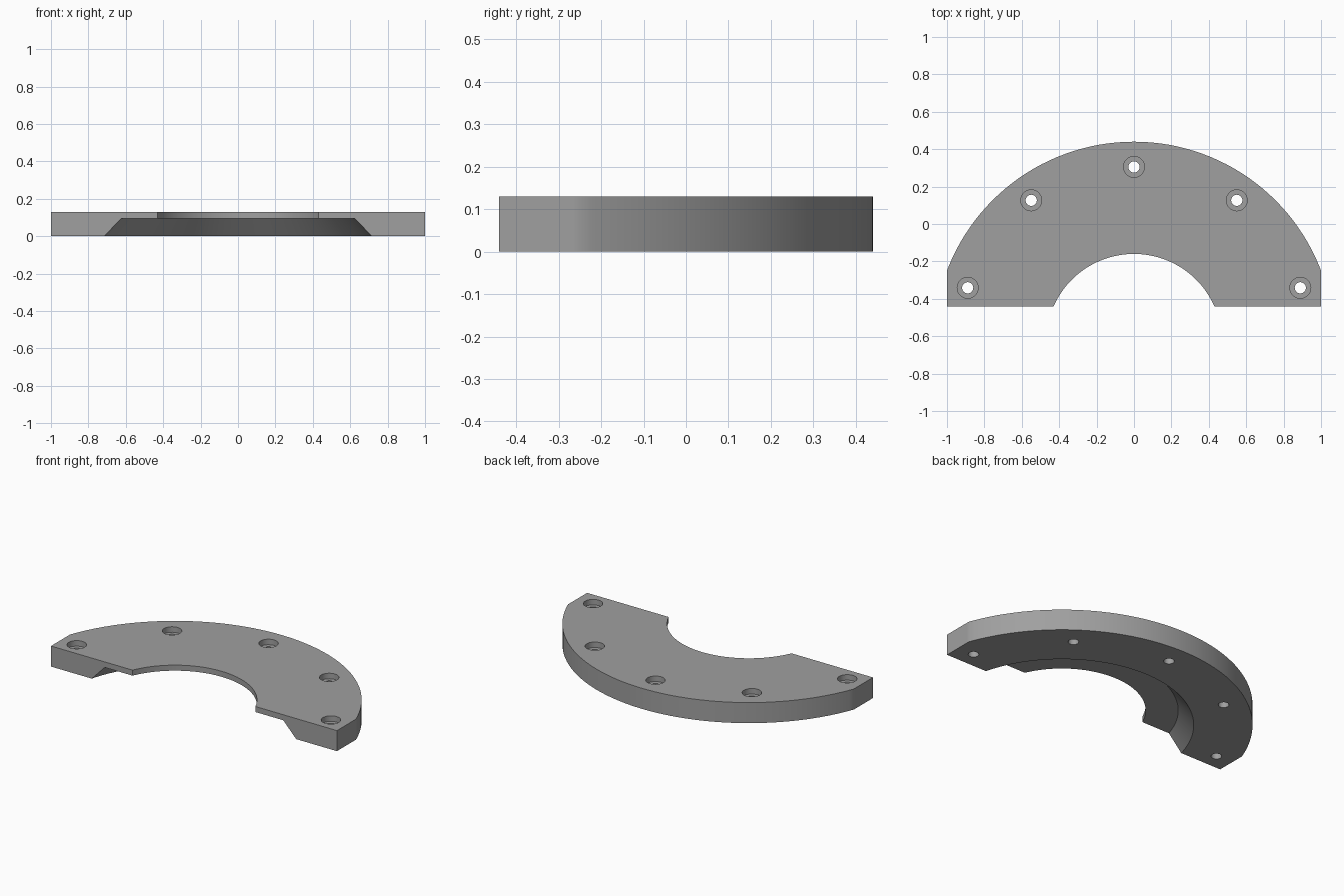
import bpy, bmesh, math

if "Cube" in bpy.data.objects:
    bpy.data.objects.remove(bpy.data.objects["Cube"])

CY = -0.63          # y of the arc centre
H = 0.13            # plate thickness
FRONT, BACK = -0.44, 0.44

grey = bpy.data.materials.new("grey")
grey.diffuse_color = (0.35, 0.35, 0.35, 1)
grey.use_nodes = True
grey.node_tree.nodes["Principled BSDF"].inputs["Base Color"].default_value = grey.diffuse_color


def revolve(name, profile, x=0.0, y=0.0, steps=32):
    """Turn a closed (radius, z) profile around a vertical axis."""
    bm = bmesh.new()
    rings = []
    for i in range(steps):
        a = 2 * math.pi * i / steps
        rings.append([bm.verts.new((x + r * math.cos(a), y + r * math.sin(a), z))
                      for r, z in profile])
    n = len(profile)
    for i in range(steps):
        p, q = rings[i], rings[(i + 1) % steps]
        for j in range(n):
            k = (j + 1) % n
            bm.faces.new((p[j], q[j], q[k], p[k]))
    # weld points lying on the axis
    bmesh.ops.remove_doubles(bm, verts=bm.verts, dist=1e-5)
    bmesh.ops.dissolve_degenerate(bm, edges=bm.edges, dist=1e-5)
    bmesh.ops.recalc_face_normals(bm, faces=bm.faces)
    me = bpy.data.meshes.new(name)
    bm.to_mesh(me)
    bm.free()
    ob = bpy.data.objects.new(name, me)
    bpy.context.collection.objects.link(ob)
    return ob


def boolean(target, cutter, operation):
    """Apply a boolean and discard the cutter."""
    mod = target.modifiers.new("cut", 'BOOLEAN')
    mod.operation, mod.solver, mod.object = operation, 'EXACT', cutter
    bpy.context.view_layer.objects.active = target
    bpy.ops.object.modifier_apply(modifier=mod.name)
    bpy.data.objects.remove(cutter, do_unlink=True)


# Ring with a conical recess on its underside
plate = revolve("half_ring_plate",
                [(0.47, 0.095), (0.653, 0.095), (0.74, 0), (1.07, 0), (1.07, H), (0.47, H)],
                y=CY, steps=144)

# Trim to the straight front and the two flat sides
bpy.ops.mesh.primitive_cube_add(size=1, location=(0, FRONT + 0.5, 0))
box = bpy.context.object
box.scale = (2, 1, 1)
boolean(plate, box, 'INTERSECT')

# Five counterbored bolt holes on one pitch circle
for deg in (18, 54, 90, 126, 162):
    a = math.radians(deg)
    hole = revolve("hole_cutter",
                   [(0, -0.1), (0.03, -0.1), (0.03, H - 0.035), (0.056, H - 0.035),
                    (0.056, H + 0.1), (0, H + 0.1)],
                   0.935 * math.cos(a), CY + 0.935 * math.sin(a))
    boolean(plate, hole, 'DIFFERENCE')

# Finish
plate.data.materials.clear()
plate.data.materials.append(grey)
for f in plate.data.polygons:
    f.material_index = 0
bpy.ops.object.select_all(action='DESELECT')
plate.select_set(True)
bpy.context.view_layer.objects.active = plate
bpy.ops.object.shade_smooth_by_angle(angle=math.radians(25))
